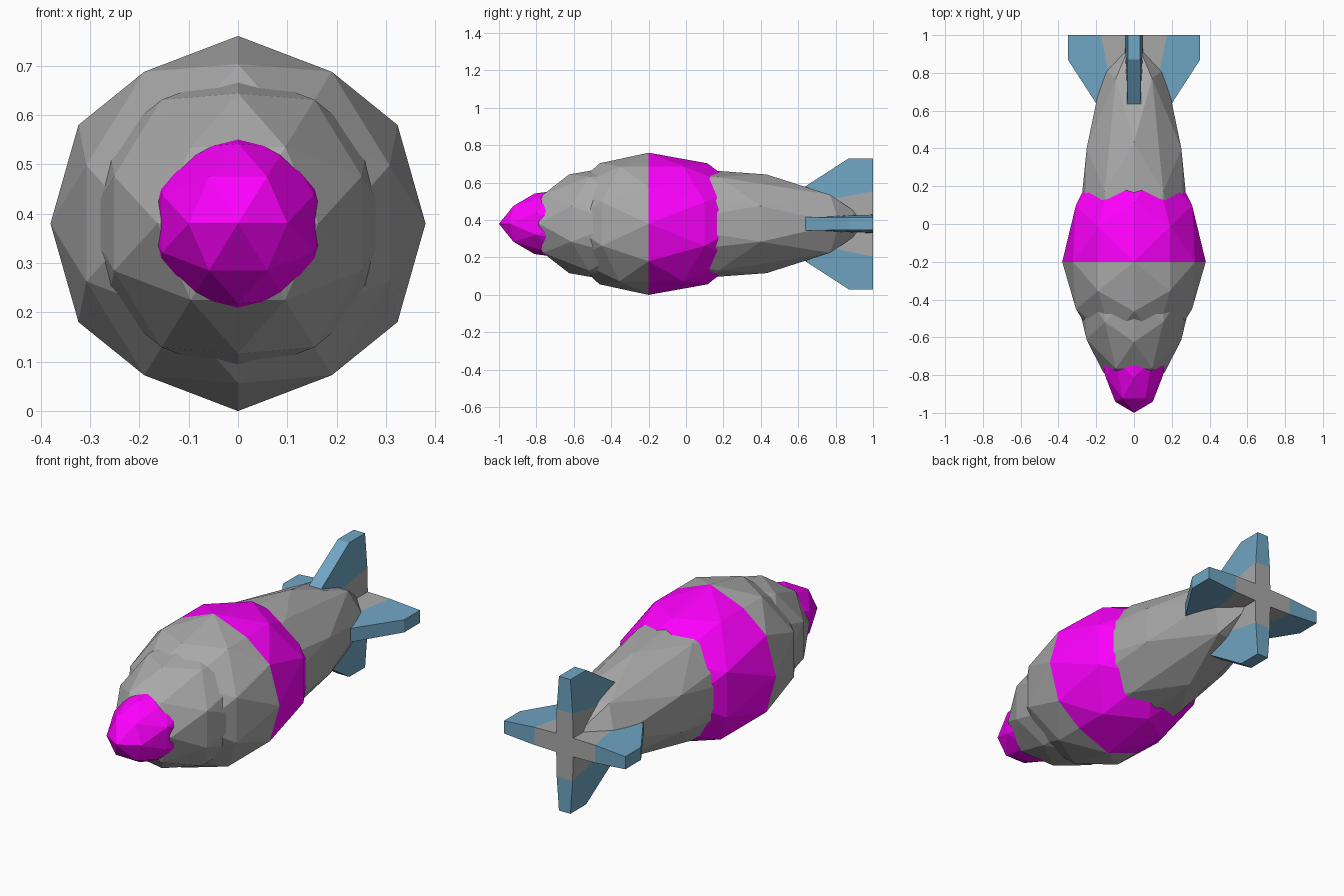
import bpy, bmesh
from math import pi
from mathutils import Matrix, Vector

if "Cube" in bpy.data.objects:
    bpy.data.objects.remove(bpy.data.objects["Cube"])

ZC = 0.38                      # height of the long axis
PHI = (1 + 5 ** 0.5) / 2


def material(name, rgb):
    m = bpy.data.materials.new(name)
    m.diffuse_color = (*rgb, 1)
    m.use_nodes = True
    m.node_tree.nodes["Principled BSDF"].inputs["Base Color"].default_value = m.diffuse_color
    return m


MAGENTA = material("magenta", (1.0, 0.0, 1.0))
BLUE = material("steel_blue", (0.16, 0.38, 0.55))
GREY = material("grey", (0.4, 0.4, 0.4))


def finish(bm, name, mats=()):
    bmesh.ops.recalc_face_normals(bm, faces=bm.faces)
    me = bpy.data.meshes.new(name)
    bm.to_mesh(me)
    bm.free()
    for m in mats:
        me.materials.append(m)
    ob = bpy.data.objects.new(name, me)
    bpy.context.collection.objects.link(ob)
    return ob


def half_ball(name, y, radius, length, side, mat):
    """Half of an 80-sided ball, stretched along y (side -1 front, +1 rear)."""
    bm = bmesh.new()
    for a in (-1, 1):
        for b in (-PHI, PHI):
            for co in ((b, 0, a), (a, b, 0), (0, a, b)):
                bm.verts.new(co)
    bmesh.ops.convex_hull(bm, input=bm.verts)
    bmesh.ops.subdivide_edges(bm, edges=bm.edges[:], cuts=1, use_grid_fill=True)
    for v in bm.verts:
        v.co.normalize()
    bmesh.ops.recalc_face_normals(bm, faces=bm.faces)
    bmesh.ops.bisect_plane(bm, geom=bm.verts[:] + bm.edges[:] + bm.faces[:],
                           plane_co=(0, 0, 0), plane_no=(0, side, 0), clear_inner=True)
    for v in bm.verts:
        v.co = Vector((v.co.x * radius, y + v.co.y * length, ZC + v.co.z * radius))
    me_ob = finish(bm, name, [mat])
    # make sure the open shell faces outwards
    me = me_ob.data
    if sum(p.normal.dot(p.center - Vector((0, y, ZC))) for p in me.polygons) < 0:
        me.flip_normals()


# Body shells from nose to tail
half_ball("nose_tip", -0.60, 0.19, 0.40, -1, MAGENTA)
half_ball("nose_collar", -0.365, 0.31, 0.495, -1, GREY)
half_ball("front_body", -0.20, 0.38, 0.50, -1, GREY)
half_ball("rear_body_band", -0.20, 0.38, 0.60, 1, MAGENTA)
half_ball("tail_cone", -0.20, 0.31, 1.20, 1, GREY)

# Fin outline: (y, distance from axis, half thickness); grey root and blue blade
ROOT = [(1.0, 0, 0.05), (1.0, 0.175, 0.046), (0.63, 0.10, 0.038), (0.63, 0, 0.038)]
BLADE = [(1.0, 0.35, 0.033), (0.87, 0.35, 0.033), (0.63, 0.195, 0.036)]


def tail_fin(name, angle):
    bm = bmesh.new()
    pts = ROOT + BLADE
    left, right = ([bm.verts.new((s * h, y, r)) for y, r, h in pts] for s in (-1, 1))
    for loop, mi in (((0, 1, 2, 3), 0), ((1, 4, 5, 6, 2), 1)):
        for side in (left, right):
            bm.faces.new([side[i] for i in loop]).material_index = mi
    rim = (0, 1, 4, 5, 6, 2, 3)
    for i, j in zip(rim, rim[1:]):
        f = bm.faces.new((left[i], left[j], right[j], right[i]))
        f.material_index = 0 if {i, j} in ({0, 1}, {2, 3}) else 1
    bm.transform(Matrix.Translation((0, 0, ZC)) @ Matrix.Rotation(angle, 4, 'Y'))
    finish(bm, name, [GREY, BLUE])


# Four fins in a cross
for k, where in enumerate(("top", "right", "bottom", "left")):
    tail_fin(where + "_fin", k * pi / 2)
